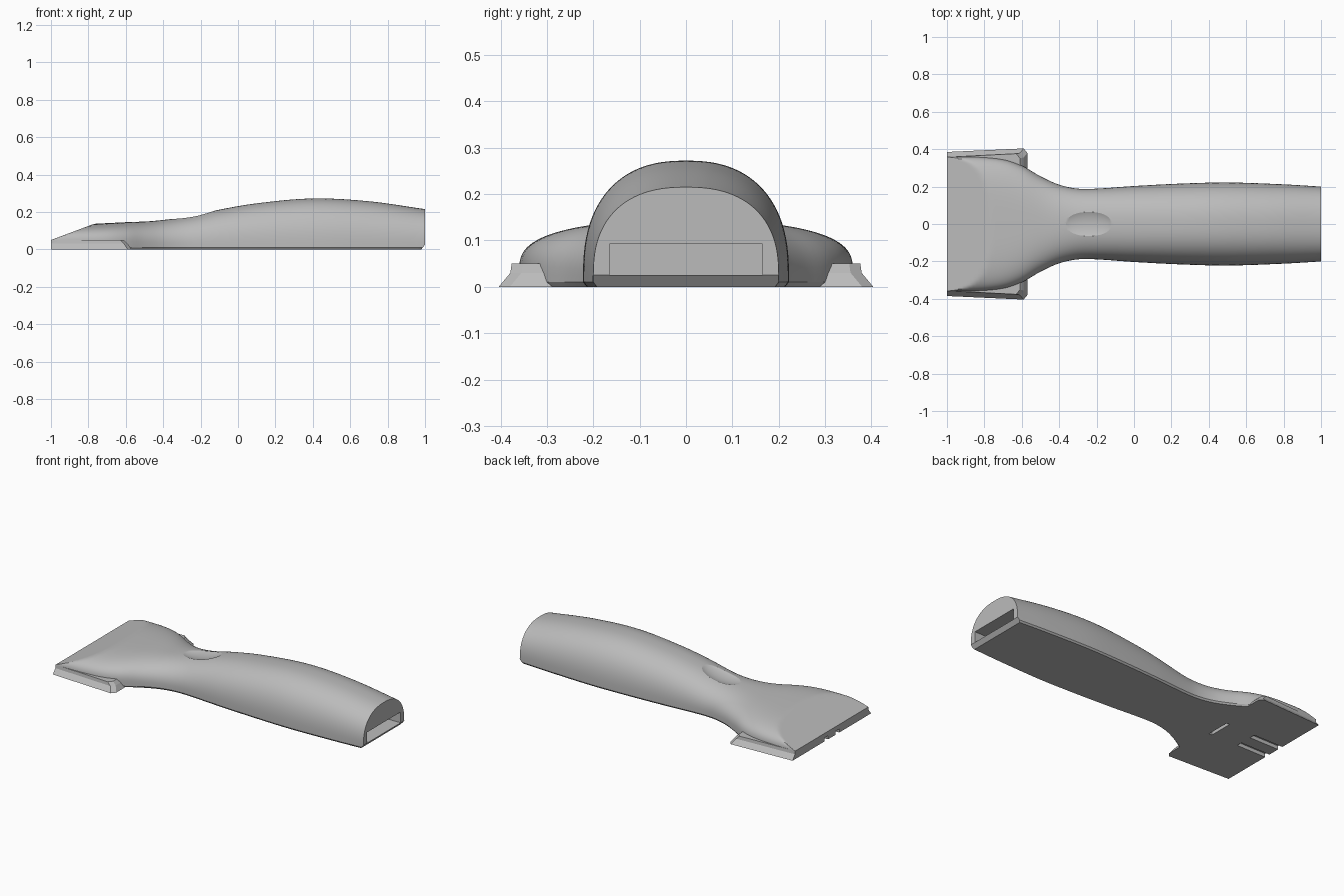
import bpy, bmesh, math
from mathutils import Vector

if "Cube" in bpy.data.objects:
    bpy.data.objects.remove(bpy.data.objects["Cube"])

grey = bpy.data.materials.new("light_grey")
grey.use_nodes = True
COLOUR = (0.5, 0.5, 0.5, 1)
grey.diffuse_color = COLOUR
grey.node_tree.nodes["Principled BSDF"].inputs["Base Color"].default_value = COLOUR


def make(name, bm):
    bmesh.ops.recalc_face_normals(bm, faces=bm.faces)
    mesh = bpy.data.meshes.new(name)
    bm.to_mesh(mesh)
    bm.free()
    obj = bpy.data.objects.new(name, mesh)
    bpy.context.collection.objects.link(obj)
    mesh.materials.append(grey)
    return obj


def activate(obj):
    bpy.ops.object.select_all(action='DESELECT')
    obj.select_set(True)
    bpy.context.view_layer.objects.active = obj


def smooth_lookup(table, x):
    """Smooth curve through (x, value) stations."""
    n = len(table)
    i = max(k for k in range(n - 1) if table[k][0] <= x or k == 0)

    def slope(k):
        a, b = table[max(k - 1, 0)], table[min(k + 1, n - 1)]
        return (b[1] - a[1]) / (b[0] - a[0])
    (x0, v0), (x1, v1) = table[i], table[i + 1]
    w = x1 - x0
    t = (x - x0) / w
    return ((2*t**3 - 3*t**2 + 1) * v0 + (t**3 - 2*t**2 + t) * w * slope(i)
            + (3*t**2 - 2*t**3) * v1 + (t**3 - t**2) * w * slope(i + 1))


# Handle and flared head: domed sections lofted along x
HALF_WIDTH = [(-1, .36), (-.85, .359), (-.7, .345), (-.6, .312), (-.5, .255), (-.4, .21),
              (-.3, .189), (-.2, .189), (0, .203), (.25, .216), (.5, .222), (.8, .212), (1, .2)]
HEIGHT = [(-1, .125), (-.8, .135), (-.6, .145), (-.45, .152), (-.25, .178), (-.1, .212),
          (.1, .246), (.4, .272), (.7, .257), (1, .215)]
FULLNESS = [(-1, 3.4), (-.7, 3.2), (-.4, 2.4), (0, 2.4), (1, 2.4)]
FOOT, RINGS, ARC = .025, 100, 48

bm = bmesh.new()
rings = []
for r in range(RINGS + 1):
    x = -1 + 2 * r / RINGS
    w, h, n = (smooth_lookup(t, x) for t in (HALF_WIDTH, HEIGHT, FULLNESS))
    bevel_plane = .05 + .375 * (x + 1)
    pts = [(w - .008, 0), (w, .01)]
    for k in range(ARC + 1):
        a = math.pi * k / ARC
        c, s = math.cos(a), max(math.sin(a), 0)
        y = math.copysign(w * abs(c) ** (2 / n), c)
        pts.append((y, min(FOOT + (h - FOOT) * s ** (2 / n), bevel_plane)))
    pts += [(-w, .01), (-w + .008, 0)]
    ring = []
    for y, z in pts:
        undercut = .02 * max(0, 1 - z / FOOT) if r == RINGS else 0
        ring.append(bm.verts.new((x - undercut, y, z)))
    rings.append(ring)
for a, b in zip(rings, rings[1:]):
    for k in range(len(a)):
        j = (k + 1) % len(a)
        bm.faces.new((a[k], a[j], b[j], b[k]))
bm.faces.new(rings[0])
end = rings[-1]
bm.faces.new(end[2:-2])
bm.faces.new(end[:3] + end[-3:])
handle = make("scraper_handle", bm)


# Cutters: end pocket, underside slit, front grooves and thumb dimple
def box_cutter(name, lo, hi):
    bm = bmesh.new()
    bmesh.ops.create_cube(bm, size=1)
    lo, hi = Vector(lo), Vector(hi)
    for v in bm.verts:
        v.co = (lo + hi) / 2 + v.co * (hi - lo)
    return make(name, bm)


cutters = [box_cutter("pocket_cutter", (.5, -.165, FOOT), (1.1, .165, .092)),
           box_cutter("slit_cutter", (-.62, -.075, -.05), (-.60, .075, .02))]
for side in (-1, 1):
    y = side * .055
    cutters.append(box_cutter("groove_cutter", (-1.1, y - .018, -.05), (-.8, y + .018, .022)))

bm = bmesh.new()
bmesh.ops.create_uvsphere(bm, u_segments=48, v_segments=32, radius=1)
dimple = make("dimple_cutter", bm)
dimple.scale = (.15, .1, .05)
dimple.rotation_euler = (0, -.19, 0)
dimple.location = (-.247, 0, .212)
cutters.append(dimple)
bpy.context.view_layer.update()

activate(handle)
for cutter in cutters:
    cutter.hide_render = True
    mod = handle.modifiers.new("cut", 'BOOLEAN')
    mod.operation = 'DIFFERENCE'
    mod.solver = 'EXACT'
    mod.object = cutter
    bpy.ops.object.modifier_apply(modifier=mod.name)
for cutter in cutters:
    bpy.data.objects.remove(cutter)
bpy.ops.object.shade_smooth_by_angle(angle=math.radians(24))

# Side rails of the head: outline stacked in three levels, tapering upward
for side, name in ((1, "left_rail"), (-1, "right_rail")):
    bm = bmesh.new()
    levels = []
    for z, inset, back in ((0, 0, 0), (.03, .025, .02), (.05, .028, .04)):
        outline = [(-1, .25), (-1, .385 - inset), (-.59 - back, .404 - inset),
                   (-.57 - back, .38 - inset), (-.57 - back, .25)]
        levels.append([bm.verts.new((x, side * y, z)) for x, y in outline])
    for a, b in zip(levels, levels[1:]):
        for k in range(len(a)):
            j = (k + 1) % len(a)
            bm.faces.new((a[k], a[j], b[j], b[k]))
    bm.faces.new(levels[0])
    bm.faces.new(levels[-1])
    make(name, bm)
